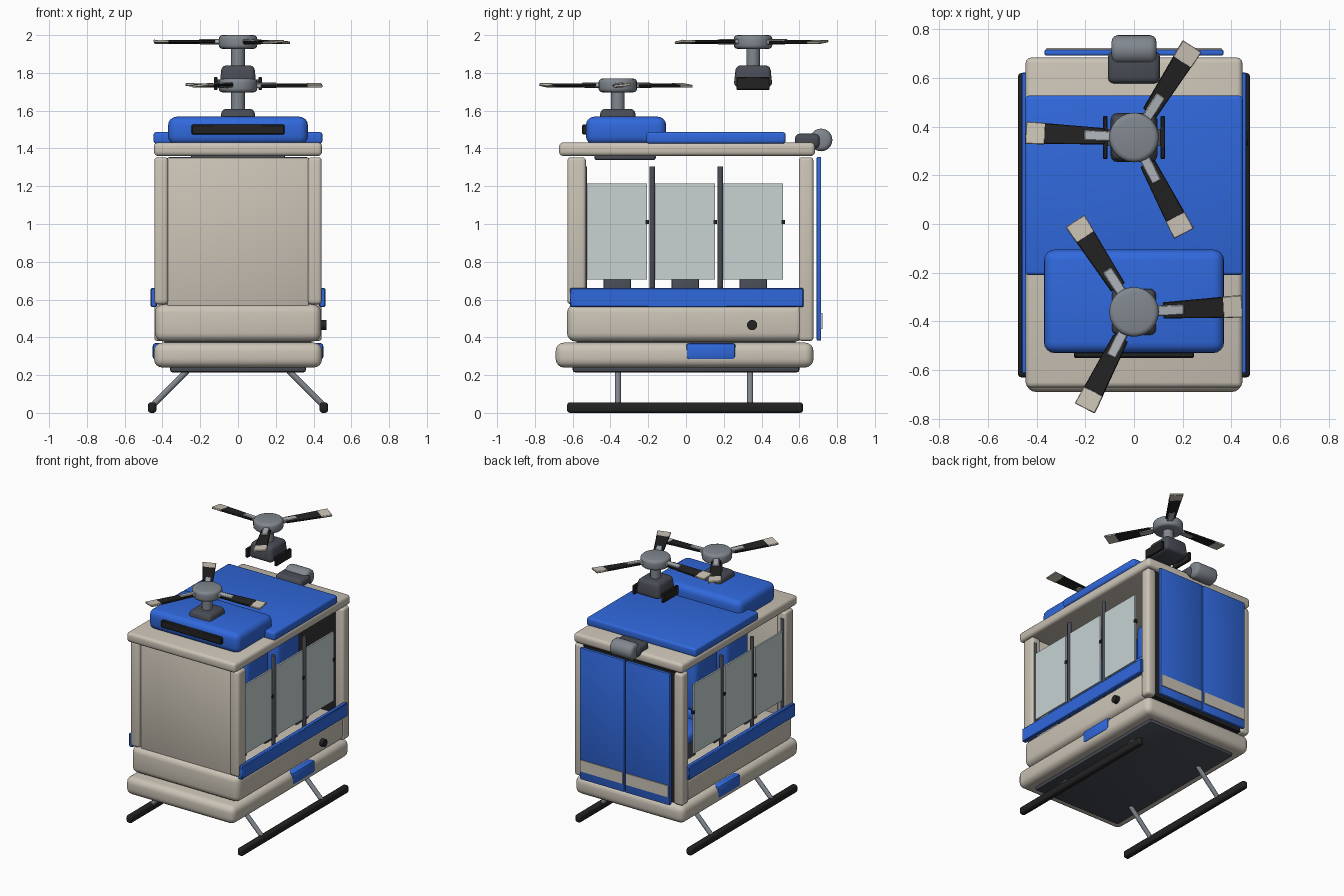
import bpy, bmesh, math
from mathutils import Matrix, Vector

if "Cube" in bpy.data.objects:
    bpy.data.objects.remove(bpy.data.objects["Cube"])


def mat(name, r, g, b):
    m = bpy.data.materials.new(name)
    m.diffuse_color = (r, g, b, 1)
    m.use_nodes = True
    m.node_tree.nodes["Principled BSDF"].inputs["Base Color"].default_value = m.diffuse_color
    return m


BEIGE = mat("beige", 0.60, 0.55, 0.47)
BLUE = mat("blue", 0.03, 0.14, 0.72)
BLACK = mat("black", 0.016, 0.016, 0.017)
DARK = mat("dark_grey", 0.065, 0.072, 0.09)
GREY = mat("metal_grey", 0.22, 0.245, 0.275)
LIGHT = mat("light_grey", 0.42, 0.45, 0.48)
GLASS = mat("window_grey", 0.58, 0.65, 0.65)


def finish(name, bm, m, bevel=0, segs=3, matrix=None):
    if bevel:
        edges = [e for e in bm.edges if e.calc_face_angle(0) > 0.7]
        bmesh.ops.bevel(bm, geom=edges, offset=bevel, segments=segs, profile=0.5,
                        affect='EDGES', clamp_overlap=True)
    if matrix:
        bm.transform(matrix)
    bmesh.ops.recalc_face_normals(bm, faces=bm.faces)
    me = bpy.data.meshes.new(name)
    bm.to_mesh(me)
    bm.free()
    me.materials.append(m)
    me.shade_smooth()
    me.set_sharp_from_angle(angle=math.radians(40))
    ob = bpy.data.objects.new(name, me)
    bpy.context.scene.collection.objects.link(ob)
    return ob


def box(name, x, y, z, m, bevel=0, segs=3, taper=1, matrix=None):
    """Box from (min, max) ranges; taper scales the top face."""
    bm = bmesh.new()
    bmesh.ops.create_cube(bm, size=1)
    for v in bm.verts:
        t = taper if v.co.z > 0 else 1
        v.co = Vector(((x[0] + x[1]) / 2 + v.co.x * (x[1] - x[0]) * t,
                       (y[0] + y[1]) / 2 + v.co.y * (y[1] - y[0]) * t,
                       (z[0] + z[1]) / 2 + v.co.z * (z[1] - z[0])))
    return finish(name, bm, m, bevel, segs, matrix)


def rod(name, a, b, r, m, bevel=0, sides=24):
    a, b = Vector(a), Vector(b)
    bm = bmesh.new()
    bmesh.ops.create_cone(bm, cap_ends=True, segments=sides, radius1=r, radius2=r,
                          depth=(b - a).length)
    rot = (b - a).to_track_quat('Z', 'Y').to_matrix().to_4x4()
    return finish(name, bm, m, bevel, 3, Matrix.Translation((a + b) / 2) @ rot)


def side(s, a, b):
    return tuple(sorted((s * a, s * b)))


# Hull
box("belly_plate", (-.36, .36), (-.6, .6), (.215, .26), DARK, .012, 2)
box("lower_hull", (-.445, .445), (-.69, .675), (.24, .372), BEIGE, .045, 4)
box("hull_core", (-.39, .39), (-.58, .58), (.34, .42), DARK)
box("upper_hull", (-.44, .44), (-.63, .625), (.378, .575), BEIGE, .045, 4)

# Cabin shell
box("front_panel", (-.375, .375), (-.605, -.55), (.56, 1.352), BEIGE, .008, 2)
box("rear_frame", (-.385, .385), (.615, .66), (.385, 1.35), BLACK)
box("roof", (-.445, .445), (-.672, .683), (1.36, 1.432), BEIGE, .022, 3)
box("roof_blue_panel", (-.447, .447), (-.21, .527), (1.425, 1.487), BLUE, .015, 3)
box("ceiling_unit", (-.25, .25), (-.485, -.16), (1.338, 1.37), DARK, .012, 2)
box("roof_fairing", (-.37, .37), (-.53, -.105), (1.42, 1.568), BLUE, .045, 4)
box("fairing_grille", (-.247, .247), (-.55, -.5), (1.474, 1.526), BLACK, .006, 1)

# Rear roof winch
box("winch_mount", (-.107, .107), (.577, .71), (1.40, 1.478), DARK, .025, 3)
rod("winch_drum", (-.092, 0, 0), (.092, 0, 0), .06, GREY, .025).location = (0, .715, 1.445)

for s, lr in ((1, "right"), (-1, "left")):
    # Posts, doors and trim
    box(f"front_post_{lr}", side(s, .37, .443), (-.628, -.53), (.575, 1.353), BEIGE, .018, 3)
    box(f"rear_post_{lr}", side(s, .37, .443), (.597, .675), (.38, 1.353), BEIGE, .018, 3)
    box(f"rear_door_{lr}", side(s, .004, .367), (.692, .716), (.383, 1.356), BLUE, .006, 2)
    box(f"door_stripe_{lr}", side(s, .012, .36), (.70, .722), (.445, .53), BEIGE)
    box(f"belt_{lr}", side(s, .43, .462), (-.615, .622), (.56, .66), BLUE, .005, 1)
    box(f"hull_step_{lr}", side(s, .38, .452), (0, .263), (.28, .371), BLUE, .018, 2)

    # Skids and struts
    box(f"skid_{lr}", side(s, .432, .477), (-.63, .62), (0, .056), BLACK, .016, 3)
    for y, fb in ((-.36, "front"), (.34, "rear")):
        rod(f"{fb}_strut_{lr}", (s * .27, y, .222), (s * .452, y, .04), .016, GREY, 0, 16)

    for i in range(3):
        y = -.365 + .36 * i
        # Hinge pole, window and handle
        rod(f"window_pole_{lr}_{i}", (s * .415, y - .173, .58), (s * .415, y - .173, 1.305),
            .015, DARK, .004, 16)
        box(f"window_{lr}_{i}", side(s, .412, .424), (y - .158, y + .158), (.705, 1.215), GLASS)
        box(f"window_handle_{lr}_{i}", side(s, .408, .428), (y + .15, y + .168),
            (1.0, 1.022), BLACK)
        # Seat facing the window
        box(f"seat_base_{lr}_{i}", side(s, .12, .28), (y - .073, y + .073), (.56, .72), DARK, .01, 2)
        box(f"seat_cushion_{lr}_{i}", side(s, .05, .34), (y - .14, y + .14), (.715, .80), BLUE, .03, 3)
        box(f"seat_back_{lr}_{i}", side(s, .06, .17), (y - .14, y + .14), (.79, 1.19), BLUE, .04, 3)

# Fuel cap, right side only
rod("fuel_cap", (.43, .35, .465), (.468, .35, .465), .027, BLACK)


def rotor(tag, y, z, angle):
    """Three-blade rotor whose hub top is at height z."""
    box(f"{tag}_rotor_base", (-.098, .098), (y - .103, y + .103), (z - .275, z - .16),
        DARK, .025, 3, .88)
    rod(f"{tag}_rotor_mast", (0, y, z - .19), (0, y, z - .05), .036, GREY)
    rod(f"{tag}_rotor_hub", (0, y, z - .073), (0, y, z), .102, GREY, .02)
    for k in range(3):
        mx = (Matrix.Translation((0, y, z - .036))
              @ Matrix.Rotation(math.radians(angle + 120 * k), 4, 'Z')
              @ Matrix.Rotation(math.radians(6), 4, 'X'))
        box(f"{tag}_blade_grip_{k}", (.08, .205), (-.021, .021), (-.012, .014), LIGHT, .004, 1, matrix=mx)
        for part, r0, r1, w0, w1, m in (("blade", .12, .37, .033, .043, BLACK),
                                        ("blade_tip", .365, .445, .044, .046, BEIGE)):
            bm = bmesh.new()
            base = [bm.verts.new((r, w, -.007)) for r, w in
                    ((r0, -w0), (r1, -w1), (r1, w1), (r0, w0))]
            f = bm.faces.new(base)
            ext = bmesh.ops.extrude_face_region(bm, geom=[f])["geom"]
            bmesh.ops.translate(bm, vec=(0, 0, .014),
                                verts=[v for v in ext if isinstance(v, bmesh.types.BMVert)])
            finish(f"{tag}_{part}_{k}", bm, m, .003, 1, mx)


rotor("front", -.361, 1.77, 3)
rotor("rear", .355, 2.0, 177.5)

# Fins on the rear rotor unit
for s in (1, -1):
    box(f"rotor_fin_{'right' if s > 0 else 'left'}", side(s, .108, .128), (.267, .443),
        (1.71, 1.778), BLACK, .004, 1)
    box(f"rotor_fin_bracket_{'right' if s > 0 else 'left'}", side(s, .07, .115), (.32, .39),
        (1.74, 1.765), DARK)
